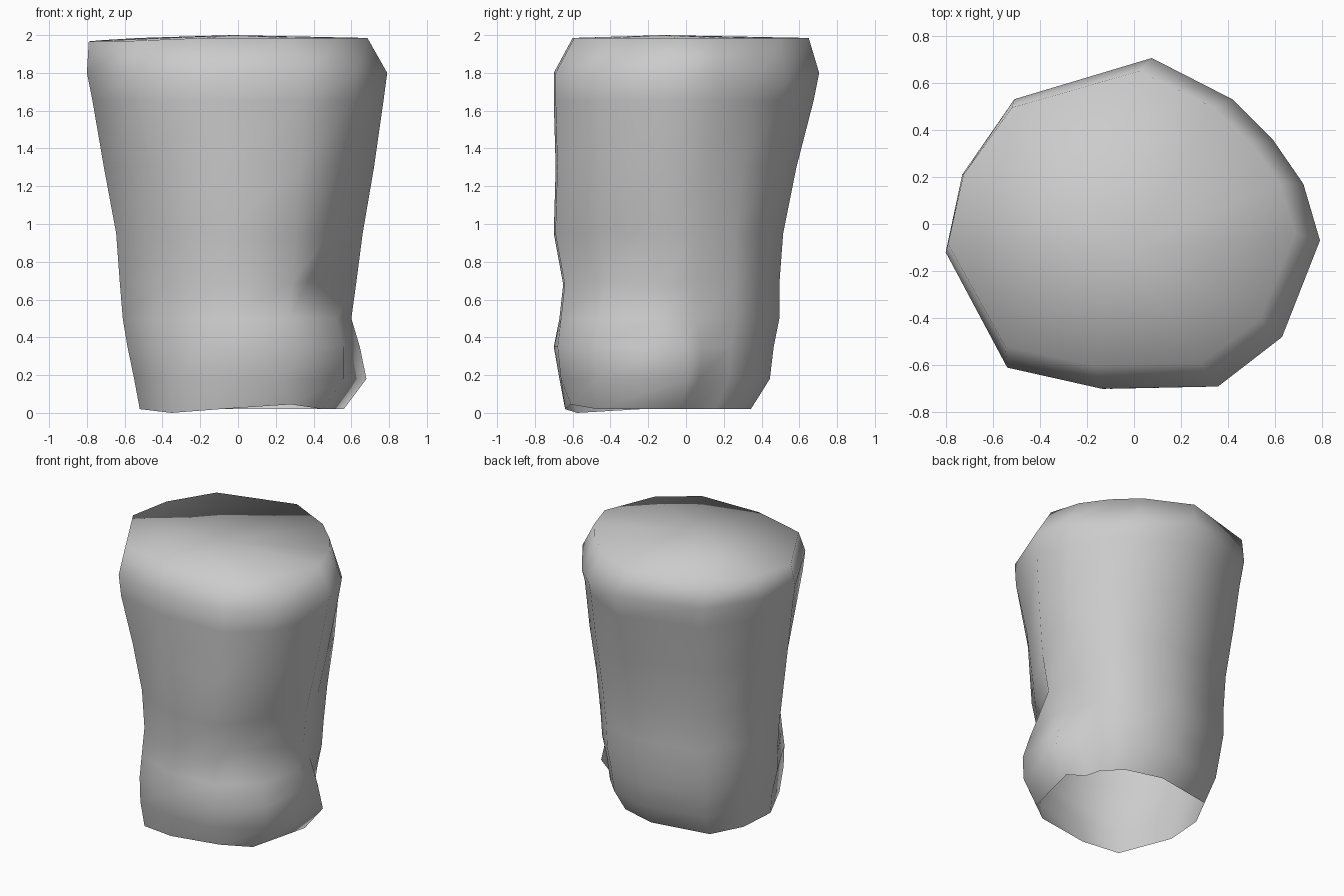
import bpy, bmesh

# Outline of the widest cross-section, counter-clockwise from the right
OUTLINE = [(.79, -.07), (.72, .17), (.59, .36), (.42, .53), (.08, .705), (-.50, .53),
           (-.72, .21), (-.79, -.12), (-.53, -.61), (-.13, -.70), (.36, -.69), (.63, -.48)]

# Rings from bottom to top: z, x min, x max, y min, y max, back corner fullness
RINGS = [(.02, -.52, .50, -.64, .34, .05), (.18, -.55, .54, -.67, .44, .055),
         (.35, -.585, .57, -.70, .46, .055), (.50, -.61, .60, -.67, .49, .05),
         (.68, -.625, .625, -.65, .49, .045), (.95, -.645, .66, -.70, .51, .045),
         (1.30, -.71, .72, -.69, .58, .03), (1.65, -.77, .77, -.70, .67, .005),
         (1.80, -.80, .79, -.70, .70, 0), (1.985, -.79, .685, -.60, .645, 0)]

# Columns on the back corners and the way they swell outward
FULL = {2: (1, 1), 3: (.8, 1), 5: (-1, 1), 6: (-.5, 1)}

# Local pushes, (ring, column): (x, y)
PUSH = {
    # bulge at the lower front right, with a notch behind it
    (0, 0): (.56, -.03), (1, 0): (.68, .01), (2, 0): (.645, .0),
    (0, 1): (.45, .04), (1, 1): (.52, .07), (2, 1): (.54, .08),
    (0, 11): (.45, -.47), (1, 11): (.56, -.47), (2, 11): (.56, -.48),
    (3, 11): (.52, -.46), (4, 11): (.37, -.42), (2, 10): (.31, -.68),
    (0, 10): (.28, -.61), (5, 11): (.48, -.47), (6, 11): (.54, -.46),
    # hollow along the front left corner
    (2, 8): (-.39, -.58), (3, 8): (-.40, -.54), (4, 8): (-.40, -.51),
    (5, 8): (-.42, -.51), (6, 8): (-.46, -.56),
}
# Uneven rims: height changes
LIFT = {(0, 10): .025, (0, 8): -.02, (9, 6): -.012, (9, 7): -.018, (9, 8): -.015,
        (8, 2): -.08, (8, 3): -.05, (4, 11): .02}

bm = bmesh.new()
loops = []
for r, (z, x0, x1, y0, y1, full) in enumerate(RINGS):
    loop = []
    for c, (u, v) in enumerate(OUTLINE):
        fx, fy = FULL.get(c, (0, 0))
        x = x0 + (u + .79) / 1.58 * (x1 - x0) + fx * full
        y = y0 + (v + .70) / 1.40 * (y1 - y0) + fy * full
        x, y = PUSH.get((r, c), (x, y))
        loop.append(bm.verts.new((x, y, z + LIFT.get((r, c), 0))))
    loops.append(loop)

# Side walls, open at the bottom
n = len(OUTLINE)
for a, b in zip(loops, loops[1:]):
    for i in range(n):
        j = (i + 1) % n
        bm.faces.new((a[i], a[j], b[j], b[i]))

# Slightly domed top
top = bm.verts.new((-.03, -.12, 2.0))
for i in range(n):
    bm.faces.new((loops[-1][i], loops[-1][(i + 1) % n], top))

for f in bm.faces:
    f.smooth = True

mesh = bpy.data.meshes.new("stump_body")
bm.to_mesh(mesh)
bm.free()
body = bpy.data.objects.new("stump_body", mesh)
bpy.context.collection.objects.link(body)
